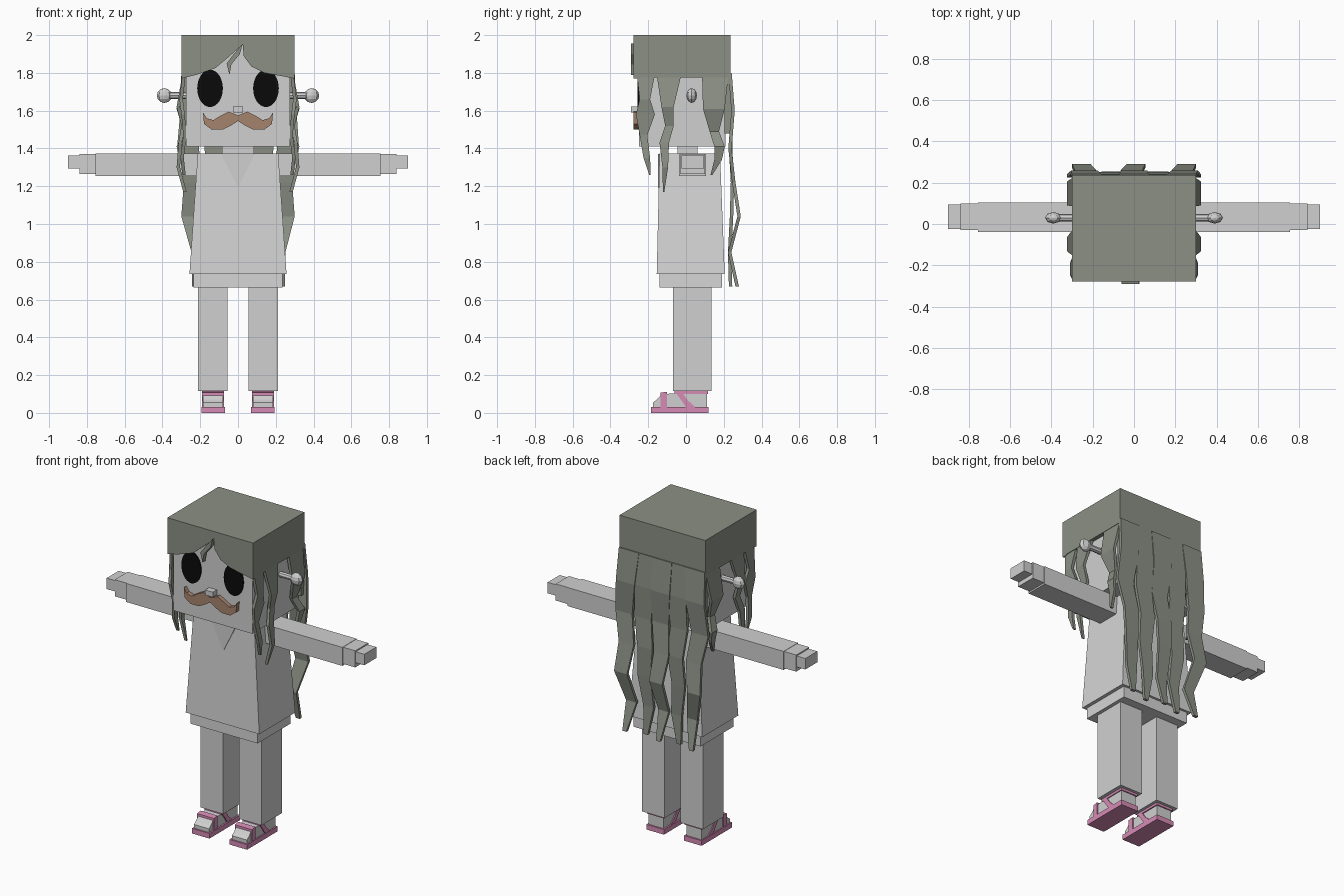
import bpy
import bmesh
from math import cos, sin, tau

if "Cube" in bpy.data.objects:
    bpy.data.objects.remove(bpy.data.objects["Cube"], do_unlink=True)


def material(name, red, green, blue):
    mat = bpy.data.materials.new(name)
    mat.use_nodes = True
    colour = (red, green, blue, 1)
    mat.diffuse_color = colour
    shader = mat.node_tree.nodes["Principled BSDF"]
    shader.inputs["Base Color"].default_value = colour
    shader.inputs["Roughness"].default_value = 0.9
    return mat


SKIN = material("pale skin", .63, .63, .63)
CLOTH = material("pale cloth", .67, .67, .67)
HAIR = material("grey green hair", .26, .28, .235)
BLACK = material("eye black", .003, .003, .003)
BROWN = material("moustache brown", .38, .23, .155)
PINK = material("sandal pink", .68, .26, .46)


def finish(name, bm, mat):
    bmesh.ops.recalc_face_normals(bm, faces=bm.faces)
    mesh = bpy.data.meshes.new(name)
    bm.to_mesh(mesh)
    bm.free()
    mesh.materials.append(mat)
    obj = bpy.data.objects.new(name, mesh)
    bpy.context.scene.collection.objects.link(obj)
    return obj


def loft(name, rings, mat):
    """Closed solid through rings that have the same number of points."""
    bm = bmesh.new()
    rows = [[bm.verts.new(p) for p in ring] for ring in rings]
    count = len(rows[0])
    for low, high in zip(rows, rows[1:]):
        for i in range(count):
            j = (i + 1) % count
            bm.faces.new((low[i], low[j], high[j], high[i]))
    bm.faces.new(rows[0])
    bm.faces.new(rows[-1])
    return finish(name, bm, mat)


def rectangle(xs, ys, z):
    return [(xs[0], ys[0], z), (xs[1], ys[0], z), (xs[1], ys[1], z), (xs[0], ys[1], z)]


def box(name, xs, ys, zs, mat):
    return loft(name, [rectangle(xs, ys, z) for z in zs], mat)


def front_prism(name, outline, ys, mat):
    return loft(name, [[(x, y, z) for x, z in outline] for y in ys], mat)


def side_prism(name, outline, xs, mat):
    return loft(name, [[(x, y, z) for y, z in outline] for x in xs], mat)


def span(side, inner, outer):
    return sorted((side * inner, side * outer))


# Head, neck, nose
box("head", (-.275, .275), (-.25, .21), (1.41, 1.96), SKIN)
box("neck", (-.085, .085), (-.045, .06), (1.36, 1.42), SKIN)
box("nose", (-.027, .027), (-.29, -.245), (1.59, 1.622), SKIN)

# Eyes
for side, label in ((1, "left"), (-1, "right")):
    oval = [(side * .148 + .068 * cos(tau * i / 28), 1.718 + .099 * sin(tau * i / 28))
            for i in range(28)]
    front_prism(label + "_eye", oval, (-.257, -.249), BLACK)

# Moustache from a mirrored half outline
upper = [(0, 1.575), (.05, 1.595), (.09, 1.575), (.13, 1.55), (.165, 1.56), (.185, 1.59)]
lower = [(.18, 1.53), (.14, 1.5), (.08, 1.5), (.04, 1.52), (0, 1.545)]
half = upper + lower
whole = half + [(-x, z) for x, z in reversed(half[1:-1])]
front_prism("moustache", whole, (-.277, -.249), BROWN)

# Hair cap, fringe with parting, loose forelock
box("hair_cap", (-.3, .3), (-.245, .235), (1.775, 2), HAIR)
fringe = [(-.3, 2), (-.3, 1.77), (-.22, 1.79), (-.12, 1.825), (-.06, 1.875), (.025, 1.95),
          (.03, 1.89), (.07, 1.835), (.14, 1.8), (.3, 1.77), (.3, 2)]
front_prism("hair_fringe", fringe, (-.277, -.244), HAIR)
forelock = [(-.045, 1.79), (-.06, 1.85), (-.03, 1.89), (.025, 1.955), (.01, 1.9), (-.035, 1.845)]
front_prism("forelock", forelock, (-.29, -.262), HAIR)


def lock(name, rows, place, thick=.018):
    """Wavy lock of hair; each row is start, end, outward distance, height."""
    rings = []
    for start, end, out, z in rows:
        flat = ((start, out), (end, out), (end, out - thick), (start, out - thick))
        rings.append([place(a, o, z) for a, o in flat])
    return loft(name, rings, HAIR)


# Hair locks at the sides of the face
side_locks = {
    "front": [(-.26, -.165, .295, 1.79), (-.245, -.19, .31, 1.66), (-.265, -.165, .3, 1.58),
              (-.245, -.205, .29, 1.47), (-.225, -.19, .305, 1.35), (-.195, -.187, .295, 1.26)],
    "middle": [(-.155, -.025, .295, 1.79), (-.13, -.065, .325, 1.62), (-.11, -.065, .3, 1.52),
               (-.14, -.09, .315, 1.43), (-.125, -.095, .325, 1.3), (-.122, -.115, .29, 1.17)],
    "rear": [(.085, .225, .295, 1.79), (.09, .205, .325, 1.61), (.125, .175, .29, 1.49),
             (.15, .205, .325, 1.41), (.15, .19, .31, 1.34), (.13, .14, .29, 1.26)],
}
for side, label in ((1, "left"), (-1, "right")):
    for part, rows in side_locks.items():
        lock(f"{label}_{part}_lock", rows, lambda a, o, z: (side * o, a, z))

# Hair down the back: a sheet that splits into locks
box("back_hair_sheet", (-.295, .295), (.205, .24), (1.48, 1.8), HAIR)
heights = (1.8, 1.6, 1.4, 1.22, 1.04, .85, .67)
halves = (.07, .065, .058, .052, .045, .036, .014)
calm = (.24, .252, .245, .255, .25, .24, .245)
wavy = (.242, .258, .242, .262, .29, .24, .28)
back_locks = {
    "outer_left": ((.23, .245, .265, .235, .255, .215, .235), wavy),
    "inner_left": ((.11, .12, .13, .11, .12, .095, .11), calm),
    "middle": ((0, 0, .01, -.01, .01, -.01, 0), wavy),
    "inner_right": ((-.11, -.11, -.12, -.1, -.12, -.1, -.12), calm),
    "outer_right": ((-.23, -.24, -.265, -.235, -.255, -.21, -.23), wavy),
}
for part, (centres, outs) in back_locks.items():
    rows = [(c - h, c + h, o, z) for c, h, o, z in zip(centres, halves, outs, heights)]
    lock(f"back_{part}_lock", rows, lambda a, o, z: (a, o, z))

# Tunic with neckline, and hem of the layer beneath
loft("tunic", [rectangle((-.257, .257), (-.155, .205), .735),
               rectangle((-.213, .213), (-.14, .18), 1.373)], CLOTH)
front_prism("neckline", [(-.09, 1.371), (0, 1.19), (.09, 1.371)], (-.147, -.12), SKIN)
box("under_skirt", (-.235, .235), (-.14, .19), (.665, .74), CLOTH)

# Foot and sandal profiles, drawn along the foot
foot = [(-.175, .03), (-.175, .055), (-.155, .07), (-.13, .098), (-.05, .105),
        (-.05, .12), (.11, .12), (.11, .03)]
sandal_straps = {
    "toe": [(-.135, .025), (-.135, .107), (-.1, .112), (-.1, .025)],
    "instep": [(-.06, .116), (-.025, .116), (.01, .065), (.05, .03), (0, .03), (-.02, .06)],
    "ankle": [(-.06, .1), (-.06, .117), (.117, .117), (.117, .1)],
}

for side, label in ((1, "left"), (-1, "right")):
    # Arm, palm and fingers
    box(label + "_sleeve", span(side, .2, .755), (-.038, .105), (1.255, 1.372), SKIN)
    box(label + "_palm", span(side, .75, .84), (-.03, .1), (1.265, 1.37), SKIN)
    box(label + "_fingers", span(side, .83, .9), (-.025, .095), (1.293, 1.362), SKIN)

    # Leg, foot and sandal
    box(label + "_leg", span(side, .055, .213), (-.07, .135), (.115, .67), SKIN)
    side_prism(label + "_foot", foot, span(side, .08, .185), SKIN)
    box(label + "_sole", span(side, .07, .193), (-.185, .12), (0, .032), PINK)
    for part, outline in sandal_straps.items():
        side_prism(f"{label}_{part}_strap", outline, span(side, .073, .191), PINK)

    # Knobbed ear rod
    ring = [(.03 + .018 * cos(tau * i / 8), 1.68 + .018 * sin(tau * i / 8)) for i in range(8)]
    side_prism(label + "_ear_rod", ring, span(side, .26, .37), SKIN)
    bm = bmesh.new()
    bmesh.ops.create_uvsphere(bm, u_segments=8, v_segments=6, radius=1)
    bmesh.ops.scale(bm, verts=bm.verts, vec=(.04, .028, .039))
    knob = finish(label + "_ear_knob", bm, SKIN)
    knob.location = (side * .39, .03, 1.68)
